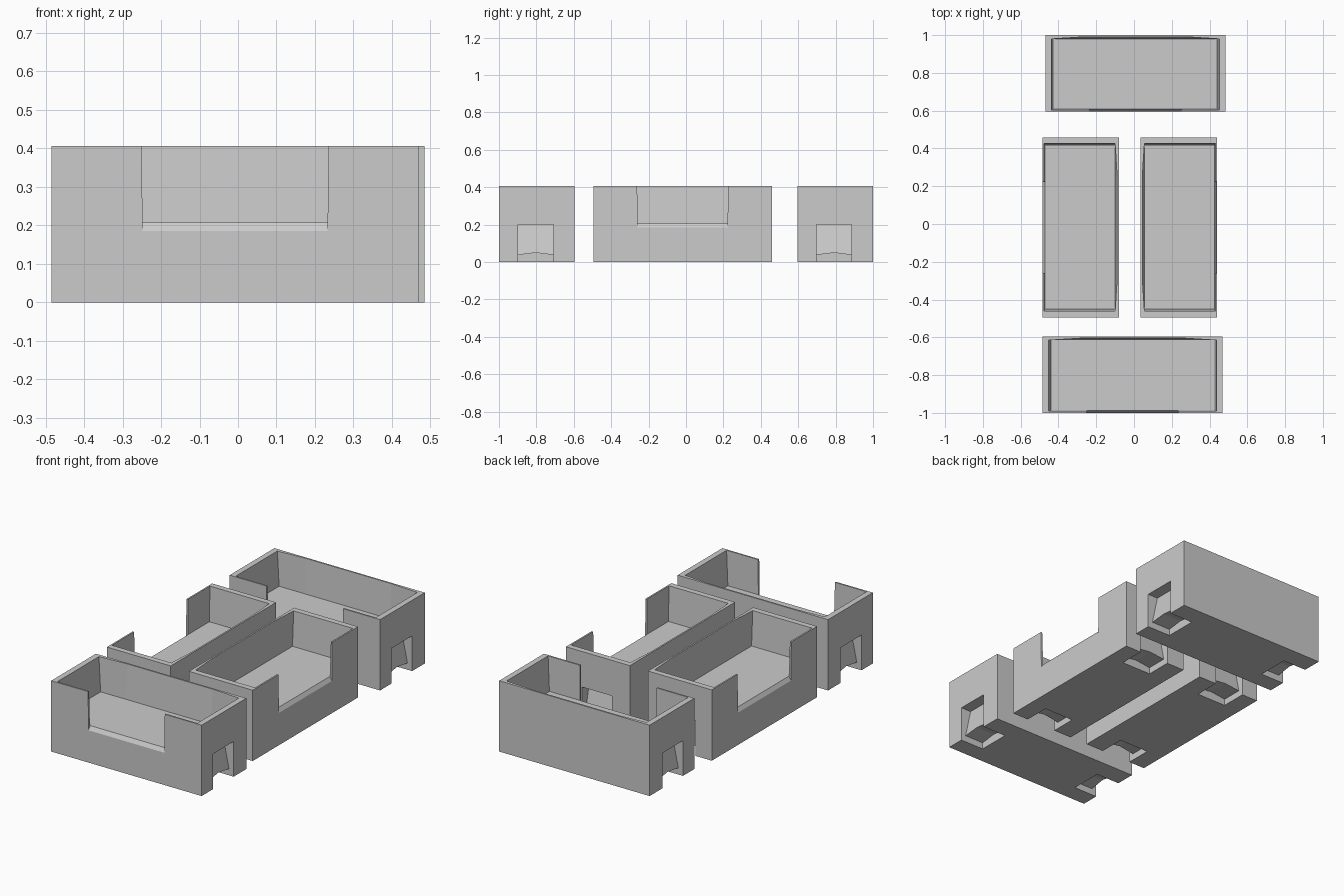
import bpy, bmesh, math

if "Cube" in bpy.data.objects:
    bpy.data.objects.remove(bpy.data.objects["Cube"])

L, W, H = 0.477, 0.2025, 0.406   # half length, half width, height of one bin
FLOOR = 0.207


def loft(name, ring_a, ring_b):
    """Closed solid between two matching rings of points."""
    bm = bmesh.new()
    a = [bm.verts.new(p) for p in ring_a]
    b = [bm.verts.new(p) for p in ring_b]
    bm.faces.new(a)
    bm.faces.new(b)
    n = len(a)
    for i in range(n):
        j = (i + 1) % n
        bm.faces.new((a[i], a[j], b[j], b[i]))
    bmesh.ops.recalc_face_normals(bm, faces=bm.faces)
    me = bpy.data.meshes.new(name)
    bm.to_mesh(me)
    bm.free()
    ob = bpy.data.objects.new(name, me)
    bpy.context.collection.objects.link(ob)
    return ob


def cut(target, cutter):
    """Apply a boolean difference and discard the cutter."""
    cutter.hide_render = True
    mod = target.modifiers.new("cut", 'BOOLEAN')
    mod.operation = 'DIFFERENCE'
    mod.solver = 'EXACT'
    mod.object = cutter
    bpy.context.view_layer.objects.active = target
    bpy.ops.object.modifier_apply(modifier=mod.name)
    bpy.data.objects.remove(cutter)


# Solid outer block of the bin
rect = [(-L, -W), (L, -W), (L, W), (-L, W)]
storage_bin = loft("front_bin", [(x, y, 0) for x, y in rect], [(x, y, H) for x, y in rect])


# Hollow with drafted ends and a back wall that bows outwards at the rim
def hollow_ring(z, end, front, corner, middle):
    x, k = L - end, 0.27
    return [(-x, -W + front, z), (x, -W + front, z), (x, W - corner, z),
            (k, W - middle, z), (-k, W - middle, z), (-x, W - corner, z)]


cut(storage_bin, loft("hollow_cutter", hollow_ring(FLOOR, 0.044, 0.013, 0.02, 0.02),
                      hollow_ring(H + 0.002, 0.033, 0.009, 0.02, 0.009)))

# Picking opening in the front wall with a sloped sill
sill = [(-W - 0.02, 0.185), (-W, 0.185), (-W + 0.014, FLOOR + 0.0005),
        (-W + 0.04, FLOOR + 0.0005), (-W + 0.04, H + 0.02), (-W - 0.02, H + 0.02)]


def opening_side(s):
    return [(s * (0.24 + 0.015 * (z - 0.185)), y, z) for y, z in sill]


cut(storage_bin, loft("opening_cutter", opening_side(-1), opening_side(1)))

# Grip pocket and peaked foot notch at each end
Y0, Y1 = -0.1, 0.088
pocket = [(-0.02, -0.02), (0.028, -0.02), (0.028, 0.03), (0.065, 0.202), (-0.02, 0.202)]
notch = [(Y0, -0.02), (Y1, -0.02), (Y1, 0.038), (-0.006, 0.05), (Y0, 0.038)]
for s in (-1, 1):
    cut(storage_bin, loft("pocket_cutter", [(s * (L - d), Y0, z) for d, z in pocket],
                          [(s * (L - d), Y1, z) for d, z in pocket]))
    cut(storage_bin, loft("notch_cutter", [(s * (L - 0.01), y, z) for y, z in notch],
                          [(s * (L - 0.15), y, z) for y, z in notch]))

# Four copies: two across, two lengthwise with openings facing outwards
places = [("front_bin", -0.0075, -0.7975, 0), ("back_bin", 0.0075, 0.7975, 0),
          ("left_bin", -0.2825, -0.018, -90), ("right_bin", 0.2375, -0.018, 90)]
for i, (name, x, y, turn) in enumerate(places):
    ob = storage_bin
    if i:
        ob = bpy.data.objects.new(name, storage_bin.data)
        bpy.context.collection.objects.link(ob)
    ob.location = (x, y, 0)
    ob.rotation_euler.z = math.radians(turn)
